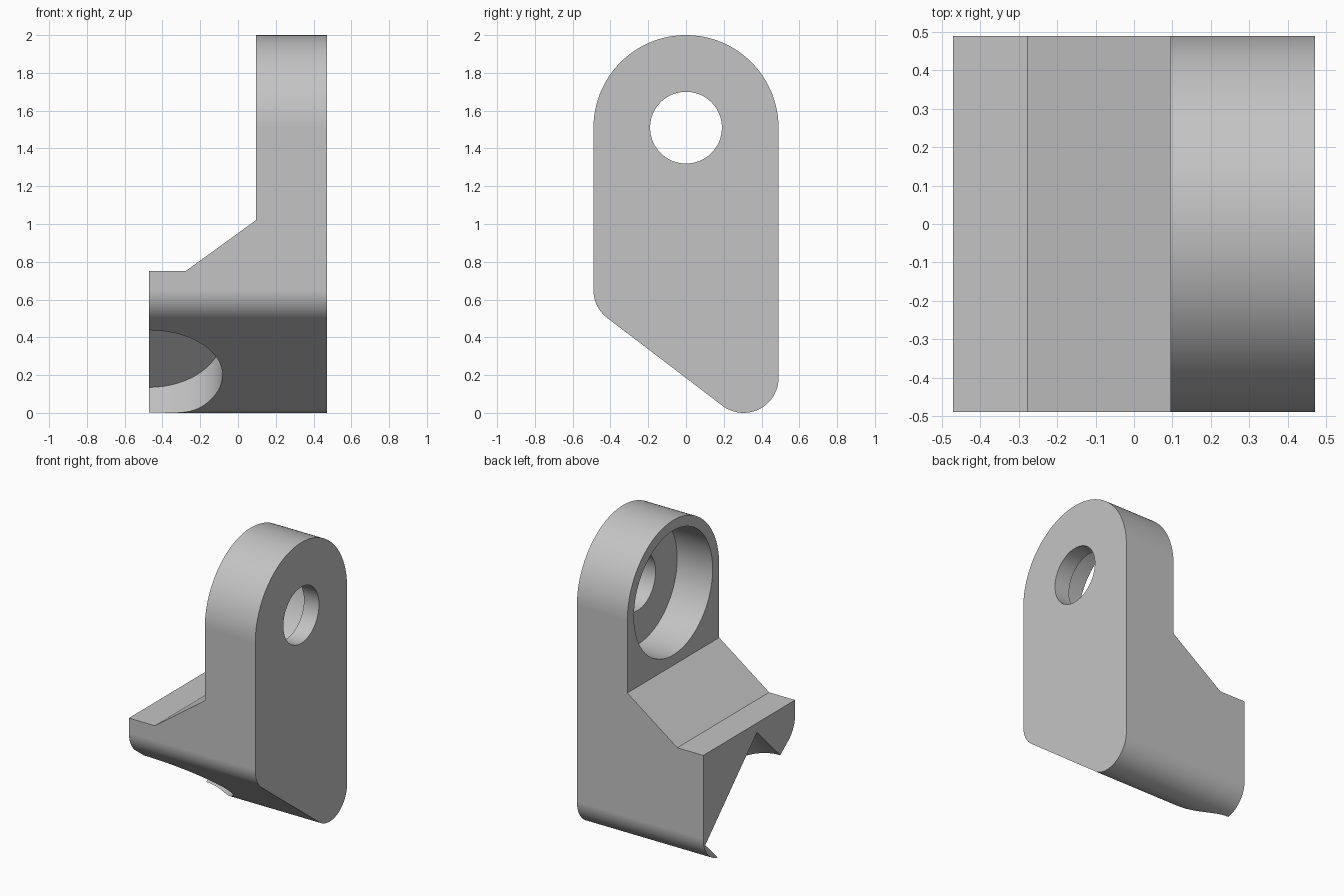
import bpy, bmesh, math
from mathutils import Matrix, Vector

if "Cube" in bpy.data.objects:
    bpy.data.objects.remove(bpy.data.objects["Cube"], do_unlink=True)

HALF_X, HALF_Y = 0.472, 0.49      # half width and half depth
EYE_Z = 1.51                      # centre of the upper eye
FILLET = 0.185

grey = bpy.data.materials.new("plain grey")
grey.use_nodes = True
grey.diffuse_color = (0.55, 0.55, 0.55, 1)
grey.node_tree.nodes["Principled BSDF"].inputs["Base Color"].default_value = grey.diffuse_color


def add_object(name, bm):
    bmesh.ops.recalc_face_normals(bm, faces=bm.faces)
    mesh = bpy.data.meshes.new(name)
    bm.to_mesh(mesh)
    bm.free()
    mesh.materials.append(grey)
    obj = bpy.data.objects.new(name, mesh)
    bpy.context.collection.objects.link(obj)
    return obj


def prism(name, points, sweep):
    """Extrude a closed outline along a vector."""
    bm = bmesh.new()
    face = bm.faces.new([bm.verts.new(p) for p in points])
    new = bmesh.ops.extrude_face_region(bm, geom=[face])["geom"]
    verts = [g for g in new if isinstance(g, bmesh.types.BMVert)]
    bmesh.ops.translate(bm, verts=verts, vec=sweep)
    return add_object(name, bm)


def cylinder(name, radius, start, end):
    """Solid round bar between two points."""
    start, end = Vector(start), Vector(end)
    axis = end - start
    place = Matrix.Translation((start + end) / 2) @ axis.to_track_quat('Z', 'Y').to_matrix().to_4x4()
    bm = bmesh.new()
    bmesh.ops.create_cone(bm, cap_ends=True, segments=96, radius1=radius,
                          radius2=radius, depth=axis.length, matrix=place)
    return add_object(name, bm)


def arc(y, z, radius, a0, a1, steps):
    angles = [math.radians(a0 + (a1 - a0) * i / steps) for i in range(steps + 1)]
    return [(-HALF_X, y + radius * math.cos(a), z + radius * math.sin(a)) for a in angles]


def cut(body, cutter):
    cutter.hide_render = True
    mod = body.modifiers.new("cut", 'BOOLEAN')
    mod.operation, mod.solver, mod.object = 'DIFFERENCE', 'EXACT', cutter
    bpy.ops.object.modifier_apply(modifier=mod.name)
    bpy.data.objects.remove(cutter, do_unlink=True)


# Side outline: round eye, slanted underside with filleted corners
slant = math.degrees(math.atan2(0.8, 0.6))
outline = arc(0, EYE_Z, HALF_Y, 0, 180, 64)
outline += arc(FILLET - HALF_Y, 0.65, FILLET, 180, 180 + slant, 16)
outline += arc(HALF_Y - FILLET, FILLET, FILLET, 180 + slant, 360, 32)
bracket = prism("bracket", outline, (2 * HALF_X, 0, 0))
bpy.context.view_layer.objects.active = bracket
bracket.select_set(True)

# Step and ramp between the foot and the upright
step = [(-0.7, 0.75), (-0.278, 0.75), (0.095, 1.02), (0.095, 2.2), (-0.7, 2.2)]
cut(bracket, prism("step_cutter", [(x, -1, z) for x, z in step], (0, 2, 0)))

# Counterbored eye
cut(bracket, cylinder("counterbore_cutter", 0.42, (-0.4, 0, EYE_Z), (0.36, 0, EYE_Z)))
cut(bracket, cylinder("hole_cutter", 0.19, (0.2, 0, EYE_Z), (0.7, 0, EYE_Z)))

# Half-round pocket sunk into the underside at the open end of the foot
floor = Vector((-HALF_X, 0.193, 0.411))
cut(bracket, cylinder("pocket_cutter", 0.39, floor - Vector((0, 0.7, 0.7)), floor))

# Smooth curved walls, flat faces kept flat
bpy.ops.object.shade_smooth_by_angle(angle=math.radians(30))
weighted = bracket.modifiers.new("flat_face_normals", 'WEIGHTED_NORMAL')
weighted.keep_sharp = True
